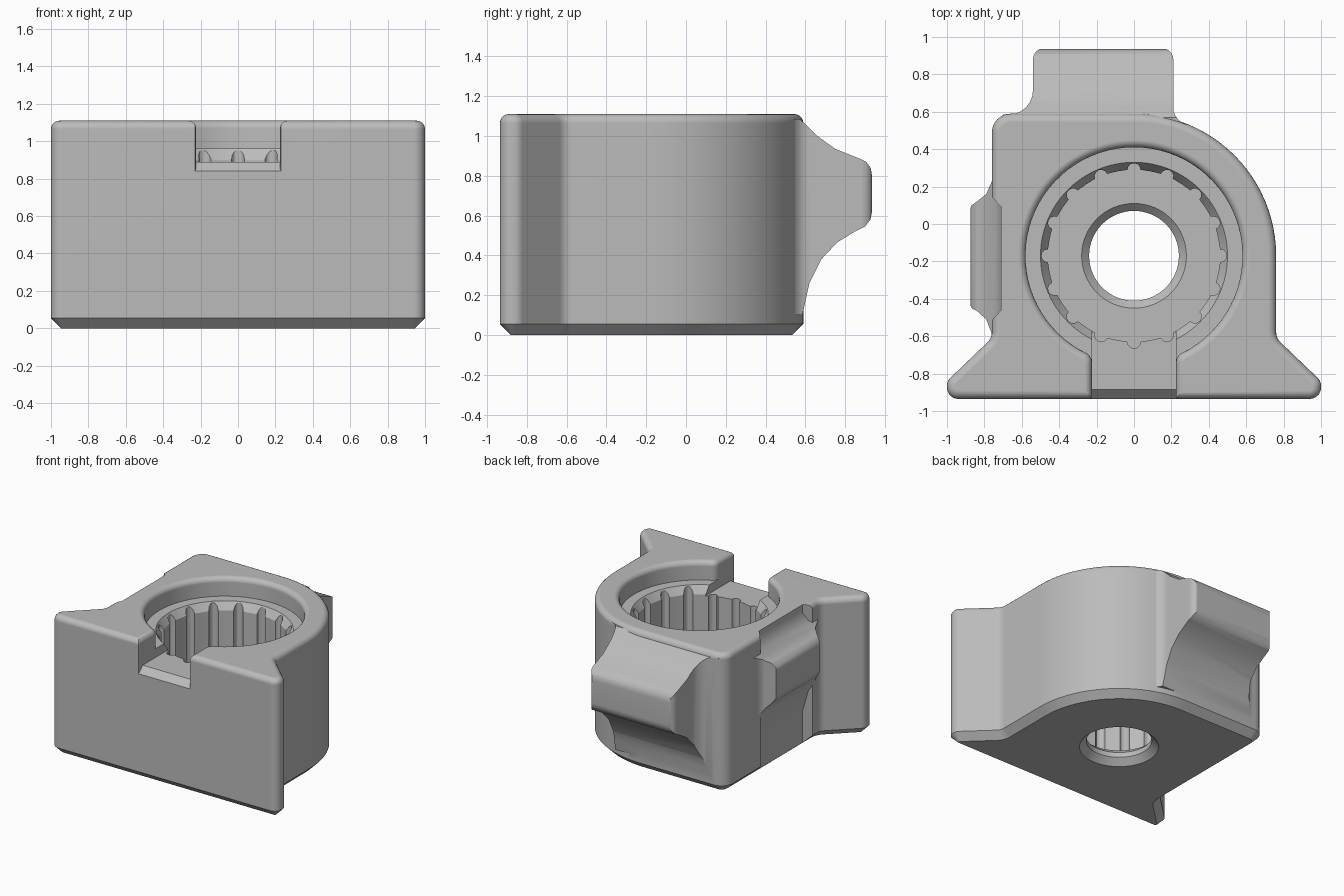
import bpy, bmesh
from math import sin, cos, pi, radians
from mathutils import Vector, Matrix

cube = bpy.data.objects.get("Cube")
if cube:
    bpy.data.objects.remove(cube, do_unlink=True)

grey = bpy.data.materials.new("plain grey")
grey.use_nodes = True
GREY = (0.5, 0.5, 0.5, 1)
grey.diffuse_color = GREY
grey.node_tree.nodes["Principled BSDF"].inputs["Base Color"].default_value = GREY

CY = -0.17   # bore centre
TOP = 1.11


def circle(r, n=64, start=0.0, end=360.0, closed=True):
    steps = n if closed else n + 1
    angles = [radians(start + (end - start) * i / n) for i in range(steps)]
    return [(r * cos(a), CY + r * sin(a)) for a in angles]


def fillet(corners, steps=6):
    """Round each (x, y, radius) corner of a polygon."""
    out = []
    for i, c in enumerate(corners):
        p = Vector(c[:2])
        r = c[2] if len(c) > 2 else 0
        if not r:
            out.append(tuple(p))
            continue
        u = (Vector(corners[i - 1][:2]) - p).normalized()
        v = (Vector(corners[(i + 1) % len(corners)][:2]) - p).normalized()
        half = u.angle(v) / 2
        centre = p + (u + v).normalized() * (r / sin(half))
        a = p + u * (r * cos(half) / sin(half)) - centre
        b = p + v * (r * cos(half) / sin(half)) - centre
        turn = a.angle_signed(b)
        for k in range(steps + 1):
            q = Matrix.Rotation(-turn * k / steps, 2) @ a
            out.append(tuple(centre + q))
    return out


def inset(points, d):
    """Move a counter-clockwise outline inwards by d."""
    out = []
    for i, p in enumerate(points):
        p = Vector(p)
        e = (p - Vector(points[i - 1])).normalized()
        f = (Vector(points[(i + 1) % len(points)]) - p).normalized()
        n1, n2 = Vector((-e.y, e.x)), Vector((-f.y, f.x))
        out.append(p + (n1 + n2) * (d / (1 + n1.dot(n2))))
    return out


def loft(name, outline, layers, place=lambda x, y, z: (x, y, z)):
    """Stack copies of an outline, each (inset, height), into a solid."""
    bm = bmesh.new()
    rings = [[bm.verts.new(place(x, y, z)) for x, y in inset(outline, d)] for d, z in layers]
    n = len(outline)
    for low, high in zip(rings, rings[1:]):
        for i in range(n):
            j = (i + 1) % n
            bm.faces.new((low[i], low[j], high[j], high[i]))
    bm.faces.new(rings[0][::-1])
    bm.faces.new(rings[-1])
    bmesh.ops.recalc_face_normals(bm, faces=bm.faces)
    mesh = bpy.data.meshes.new(name)
    bm.to_mesh(mesh)
    bm.free()
    mesh.materials.append(grey)
    obj = bpy.data.objects.new(name, mesh)
    bpy.context.collection.objects.link(obj)
    return obj


def combine(target, tool, operation):
    mod = target.modifiers.new("combine", "BOOLEAN")
    mod.operation, mod.solver, mod.object = operation, "EXACT", tool
    bpy.context.view_layer.objects.active = target
    bpy.ops.object.modifier_apply(modifier=mod.name)
    bpy.data.objects.remove(tool, do_unlink=True)


def rounding(r, sign=1, steps=5):
    """Layers of a quarter-round up to the top face."""
    angles = [pi / 2 * i / steps for i in range(steps + 1)]
    return [(sign * r * (1 - cos(a)), TOP - r + r * sin(a)) for a in angles]


# Main housing: foot wings, round right shoulder, square left shoulder
outline = fillet(
    [(-1, -0.935, 0.06), (1, -0.935, 0.06), (1, -0.84, 0.06), (0.76, -0.61, 0.08)]
    + circle(0.76, 24, 0, 90, closed=False)
    + [(-0.76, 0.59, 0.1), (-0.76, -0.61, 0.08), (-1, -0.84, 0.06)])
body = loft("bearing_housing", outline, [(0.055, 0), (0, 0.055)] + rounding(0.045))

# Shallow recess behind the side pad
recess = [(-0.71, 0.09), (-0.765, 0.15), (-1.2, 0.15), (-1.2, -0.52), (-0.765, -0.52), (-0.71, -0.46)]
combine(body, loft("recess_cutter", recess, [(0, -0.1), (0, 1.3)]), "DIFFERENCE")

# Back tab: side profile trimmed by its plan
tab_profile = [(0.45, 1.08), (0.57, 1.085), (0.6, 1.06), (0.66, 1.0), (0.75, 0.935), (0.87, 0.887),
               (0.905, 0.87), (0.928, 0.84), (0.935, 0.8), (0.935, 0.62), (0.927, 0.58),
               (0.9, 0.545), (0.85, 0.52), (0.76, 0.465), (0.68, 0.38), (0.62, 0.26),
               (0.585, 0.1), (0.45, 0.1)]
tab_plan = fillet([(-0.54, 0.94, 0.06), (-0.54, 0.585, 0.13), (-0.7, 0.585), (-0.7, 0.48), (0.36, 0.48),
                   (0.36, 0.495), (0.21, 0.565, 0.09), (0.21, 0.94, 0.06)])
tab = loft("back_tab", tab_profile, [(0, -0.8), (0, 0.5)], lambda y, z, x: (x, y, z))
combine(tab, loft("tab_trim", tab_plan, [(0, 0), (0, 1.3)]), "INTERSECT")
combine(body, tab, "UNION")

# Side pad, made the same way
pad_profile = [(-0.66, 1.07), (-0.7, 1.07), (-0.74, 0.98), (-0.8, 0.92), (-0.845, 0.895), (-0.87, 0.86),
               (-0.875, 0.83), (-0.875, 0.66), (-0.87, 0.62), (-0.845, 0.58), (-0.8, 0.53),
               (-0.74, 0.42), (-0.7, 0.2), (-0.66, 0.2)]
pad_plan = [(-0.66, 0.24), (-0.755, 0.24), (-0.79, 0.16), (-0.84, 0.12), (-0.868, 0.1), (-0.88, 0.07),
            (-0.88, -0.42), (-0.868, -0.45), (-0.84, -0.465), (-0.79, -0.51), (-0.755, -0.6), (-0.66, -0.6)]
pad = loft("side_pad", pad_profile, [(0, -0.8), (0, 0.5)], lambda x, z, y: (x, y, z))
combine(pad, loft("pad_trim", pad_plan, [(0, 0), (0, 1.3)]), "INTERSECT")
combine(body, pad, "UNION")

# Counterbore and front slot, with a rounded rim
keyhole = fillet([(-0.225, -0.705, 0.06), (-0.225, -0.935, 0.05), (-0.34, -1.06), (0.34, -1.06),
                  (0.225, -0.935, 0.05), (0.225, -0.705, 0.06)]
                 + circle(0.58, 64, -60, 240, closed=False))
combine(body, loft("counterbore_cutter", keyhole,
                   [(0, 0.96)] + rounding(0.04, -1) + [(-0.04, 1.3)]), "DIFFERENCE")

# Slot floor and its sloping front lip
slot = fillet([(-0.225, -0.5), (-0.225, -0.935, 0.05), (-0.34, -1.06), (0.34, -1.06),
               (0.225, -0.935, 0.05), (0.225, -0.5)])
combine(body, loft("slot_cutter", slot, [(0, 0.89), (0, 1.03)]), "DIFFERENCE")
lip = [(-0.875, 0.9), (-1.05, 0.725), (-1.05, 0.98), (-0.875, 0.98)]
wedge = loft("lip_cutter", lip, [(0, -0.4), (0, 0.4)], lambda y, z, x: (x, y, z))
combine(wedge, loft("lip_trim", slot, [(0, 0.6), (0, 1.1)]), "INTERSECT")
combine(body, wedge, "DIFFERENCE")

# Fluted bore with a conical mouth
flutes = []
for i in range(16):
    mid = radians(i * 22.5 - 90)
    hub = Vector((0.46 * cos(mid), CY + 0.46 * sin(mid)))
    for k in range(-3, 4):
        a = mid + k * radians(30)
        flutes.append(tuple(hub + 0.035 * Vector((cos(a), sin(a)))))
    for k in (7, 11.25, 15.5):
        a = mid + radians(k)
        flutes.append((0.46 * cos(a), CY + 0.46 * sin(a)))
combine(body, loft("mouth_cutter", circle(0.46, 96),
                   [(0.01, 0.885), (-0.04, 0.96), (-0.04, 1.0)]), "DIFFERENCE")
combine(body, loft("flute_cutter", flutes, [(0, 0.13), (0, 1.01)]), "DIFFERENCE")

# Through hole, chamfered at both ends
combine(body, loft("hole_cutter", circle(0.24),
                   [(-0.06, -0.01), (0, 0.05), (0, 0.09), (-0.05, 0.14)]), "DIFFERENCE")

# Smooth shading with crisp edges
bpy.ops.object.select_all(action="DESELECT")
body.select_set(True)
bpy.context.view_layer.objects.active = body
bpy.ops.object.shade_smooth_by_angle(angle=radians(30))
weighted = body.modifiers.new("even_shading", "WEIGHTED_NORMAL")
weighted.keep_sharp = True
